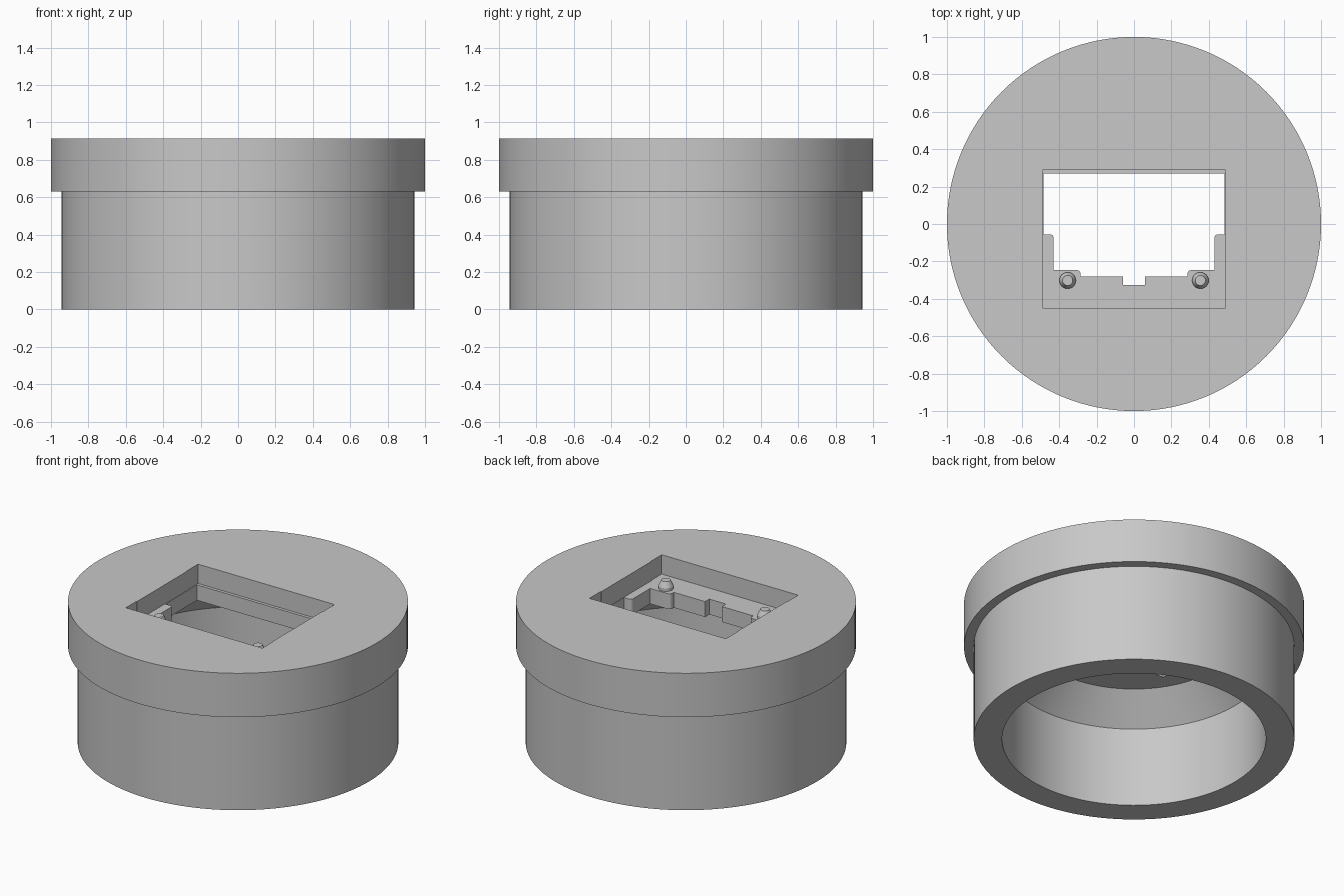
import bpy, bmesh, math

cube = bpy.data.objects.get("Cube")
if cube:
    bpy.data.objects.remove(cube, do_unlink=True)

gray = bpy.data.materials.new("plain gray")
gray.use_nodes = True
COLOUR = (0.58, 0.58, 0.58, 1)
gray.diffuse_color = COLOUR
gray.node_tree.nodes["Principled BSDF"].inputs["Base Color"].default_value = COLOUR


def finish(name, bm):
    bmesh.ops.recalc_face_normals(bm, faces=bm.faces)
    mesh = bpy.data.meshes.new(name)
    bm.to_mesh(mesh)
    bm.free()
    mesh.materials.append(gray)
    obj = bpy.data.objects.new(name, mesh)
    bpy.context.collection.objects.link(obj)
    return obj


def select(obj):
    bpy.ops.object.select_all(action="DESELECT")
    obj.select_set(True)
    bpy.context.view_layer.objects.active = obj


def lathe(name, profile, sides, x=0, y=0):
    """Turn (radius, z) points around a vertical axis and cap both ends."""
    bm = bmesh.new()
    rings = []
    for r, z in profile:
        angles = [2 * math.pi * i / sides for i in range(sides)]
        rings.append([bm.verts.new((x + r * math.cos(a), y + r * math.sin(a), z))
                      for a in angles])
    for a, b in zip(rings, rings[1:]):
        for i in range(sides):
            j = (i + 1) % sides
            bm.faces.new((a[i], a[j], b[j], b[i]))
    bm.faces.new(rings[0])
    bm.faces.new(rings[-1])
    return finish(name, bm)


def prism(name, half, z0, z1):
    """Mirror a right-hand outline across x and extrude it upward."""
    outline = half + [(-x, y) for x, y in reversed(half)]
    bm = bmesh.new()
    base = bm.faces.new([bm.verts.new((x, y, z0)) for x, y in outline])
    top = bmesh.ops.extrude_face_region(bm, geom=[base])["geom"]
    verts = [v for v in top if isinstance(v, bmesh.types.BMVert)]
    bmesh.ops.translate(bm, verts=verts, vec=(0, 0, z1 - z0))
    return finish(name, bm)


def arc(cx, cy, r, start, end, steps=5):
    """Points of a rounded corner, angles in degrees."""
    angles = [math.radians(start + (end - start) * i / steps) for i in range(steps + 1)]
    return [(cx + r * math.cos(a), cy + r * math.sin(a)) for a in angles]


def cut(obj, cutter):
    mod = obj.modifiers.new("cut", "BOOLEAN")
    mod.operation = "DIFFERENCE"
    mod.solver = "EXACT"
    mod.object = cutter
    select(obj)
    bpy.ops.object.modifier_apply(modifier=mod.name)
    bpy.data.objects.remove(cutter, do_unlink=True)


# Flanged round body, bored from below with a sloped shoulder
TOP, LEDGE, CEILING = 0.915, 0.79, 0.69
body = lathe("flanged_body", [
    (1, TOP), (1, 0.63), (0.943, 0.63), (0.943, 0),
    (0.776, 0), (0.776, 0.517), (0.604, CEILING)], 128)

# Shallow rectangular pocket in the top
cut(body, prism("pocket_cutter", [
    (0.49, 0.29), (0.49, 0.17), (0.486, 0.17),
    (0.486, -0.34), (0.49, -0.34), (0.49, -0.45)], LEDGE, 1.1))

# Stepped opening through the pocket floor
opening = [(0.483, 0.27), (0.483, -0.055)]
opening += arc(0.45, -0.075, 0.02, 90, 180)
opening += [(0.43, -0.247)]
opening += arc(0.305, -0.267, 0.02, 90, 180)
opening += [(0.285, -0.282), (0.06, -0.282), (0.06, -0.325)]
cut(body, prism("opening_cutter", opening, 0.3, 0.85))

# Locating pegs on the ledge
pegs = [lathe(side + "_peg", [
    (0.044, LEDGE - 0.01), (0.044, 0.81), (0.027, 0.845)], 32, x, -0.302)
    for side, x in (("left", 0.355), ("right", -0.355))]

for obj in [body] + pegs:
    select(obj)
    bpy.ops.object.shade_smooth_by_angle(angle=math.radians(25))
